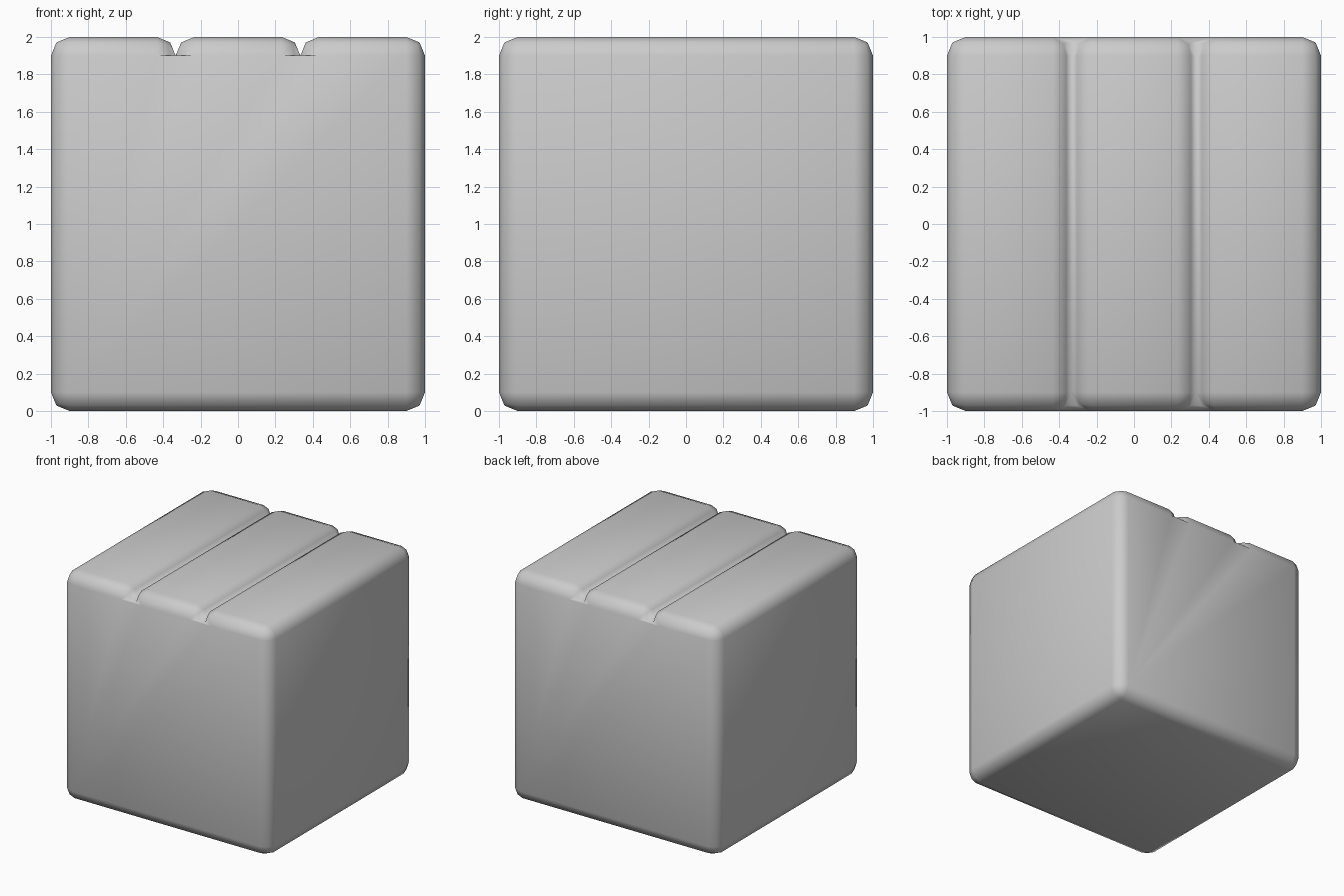
import bpy, bmesh
from mathutils import Matrix

if "Cube" in bpy.data.objects:
    bpy.data.objects.remove(bpy.data.objects["Cube"])

R = 0.1            # edge rounding
SEAM = 2 - R       # height where the top slats meet the body
GROOVES = (-1 / 3, 1 / 3)


def rounded_box(x0, x1, z0, z1, keep):
    """Box of depth 2 with rounded edges; keeps only faces chosen by height."""
    bm = bmesh.new()
    mat = Matrix.Translation(((x0 + x1) / 2, 0, (z0 + z1) / 2)) @ Matrix.Diagonal((x1 - x0, 2, z1 - z0, 1))
    bmesh.ops.create_cube(bm, size=1, matrix=mat)
    bmesh.ops.bevel(bm, geom=bm.edges[:], offset=R, offset_type='OFFSET',
                    segments=2, profile=0.5, affect='EDGES')
    drop = [f for f in bm.faces if not keep(f.calc_center_median().z)]
    bmesh.ops.delete(bm, geom=drop, context='FACES')
    return bm


def split_rim(bm, x):
    """Add a vertex at x on the front and back top edges of the body."""
    for e in bm.edges[:]:
        a, b = e.verts
        on_rim = all(abs(v.co.z - SEAM) < 1e-4 and abs(abs(v.co.y) - 1) < 1e-4 for v in e.verts)
        if on_rim and min(a.co.x, b.co.x) + 1e-4 < x < max(a.co.x, b.co.x) - 1e-4:
            bmesh.utils.edge_split(e, a, (x - a.co.x) / (b.co.x - a.co.x))


# body: open-topped rounded block
block = rounded_box(-1, 1, 0, 2, lambda z: z < SEAM)
for g in GROOVES:
    split_rim(block, g - R)
    split_rim(block, g + R)

# three rounded slats forming the top
xs = (-1, *GROOVES, 1)
for x0, x1 in zip(xs, xs[1:]):
    slat = rounded_box(x0, x1, 1.5, 2, lambda z: z > SEAM)
    tmp = bpy.data.meshes.new("slat_tmp")
    slat.to_mesh(tmp)
    slat.free()
    block.from_mesh(tmp)
    bpy.data.meshes.remove(tmp)

# weld the parts and close the little ledges at the groove ends
bmesh.ops.remove_doubles(block, verts=block.verts[:], dist=0.001)
bmesh.ops.holes_fill(block, edges=[e for e in block.edges if e.is_boundary], sides=0)
bmesh.ops.recalc_face_normals(block, faces=block.faces[:])
for f in block.faces:
    f.smooth = True

mesh = bpy.data.meshes.new("grooved_block")
block.to_mesh(mesh)
block.free()
bpy.context.collection.objects.link(bpy.data.objects.new("grooved_block", mesh))
